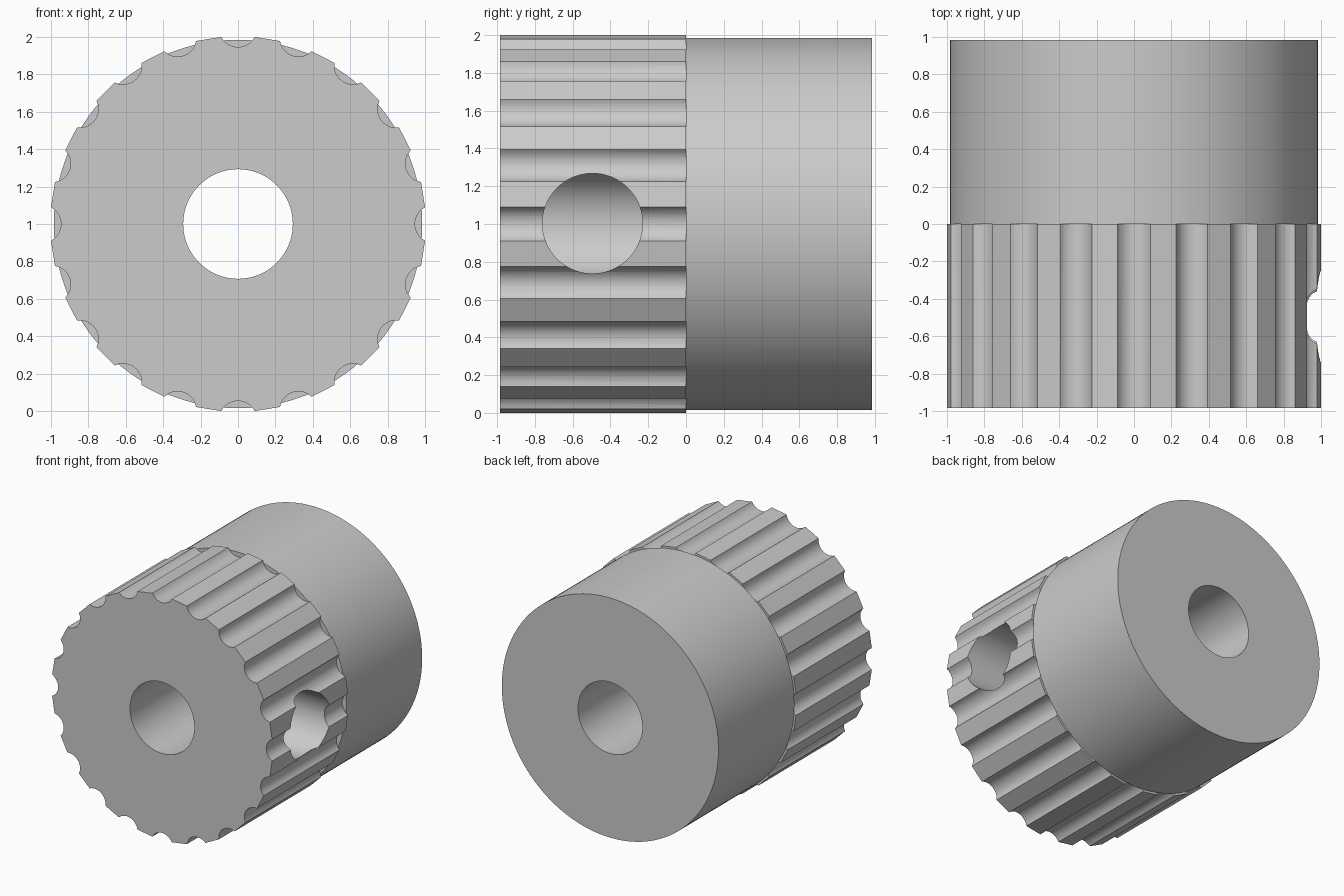
import bpy, bmesh, math
from mathutils import Matrix

if "Cube" in bpy.data.objects:
    bpy.data.objects.remove(bpy.data.objects["Cube"])

CZ = 1.0  # height of the axis


def prism(name, pts, a, b, axis='Y'):
    """Extrude a closed 2D profile from a to b along Y or X."""
    def place(u, v, d):
        return (u, d, v + CZ) if axis == 'Y' else (d, u, v + CZ)
    bm = bmesh.new()
    lo = [bm.verts.new(place(u, v, a)) for u, v in pts]
    hi = [bm.verts.new(place(u, v, b)) for u, v in pts]
    n = len(pts)
    bm.faces.new(lo)
    bm.faces.new(hi)
    for i in range(n):
        j = (i + 1) % n
        bm.faces.new((lo[i], lo[j], hi[j], hi[i]))
    bmesh.ops.recalc_face_normals(bm, faces=bm.faces)
    me = bpy.data.meshes.new(name)
    bm.to_mesh(me)
    bm.free()
    ob = bpy.data.objects.new(name, me)
    bpy.context.collection.objects.link(ob)
    return ob


def circle(r, n=96, cu=0.0, cv=0.0):
    return [(cu + r * math.cos(2 * math.pi * i / n),
             cv + r * math.sin(2 * math.pi * i / n)) for i in range(n)]


def fluted(count=20, depth_centre=1.046, r=0.1, steps=10):
    """Round outline with scooped grooves and flat lands between them."""
    half = math.acos((depth_centre - 1.0) / r)
    pts = []
    for k in range(count):
        rot = Matrix.Rotation(2 * math.pi * k / count, 2)
        for s in range(steps + 1):
            t = -half + 2 * half * s / steps
            x, y = depth_centre - r * math.cos(t), r * math.sin(t)
            pts.append((rot[0][0] * x + rot[0][1] * y,
                        rot[1][0] * x + rot[1][1] * y))
    return pts


def boolean(target, other, op):
    bpy.context.view_layer.objects.active = target
    m = target.modifiers.new(op.lower(), 'BOOLEAN')
    m.operation, m.object, m.solver = op, other, 'EXACT'
    bpy.ops.object.modifier_apply(modifier=m.name)
    bpy.data.objects.remove(other, do_unlink=True)


# Fluted grip at the front joined to the plain collar at the back
knob = prism("knob_body", fluted(), -0.985, 0.0)
boolean(knob, prism("collar", circle(0.985, 128), 0.0, 0.985), 'UNION')

# Shaft bore all the way through
boolean(knob, prism("bore_cutter", circle(0.293), -1.2, 1.2), 'DIFFERENCE')

# Set screw hole from the right side into the bore
boolean(knob, prism("screw_cutter", circle(0.265, 96, -0.495, 0.003), 0.0, 1.3, 'X'),
        'DIFFERENCE')

# Smooth curved walls, crisp edges
bpy.ops.object.select_all(action='DESELECT')
knob.select_set(True)
bpy.context.view_layer.objects.active = knob
bpy.ops.object.shade_smooth_by_angle(angle=math.radians(25))
